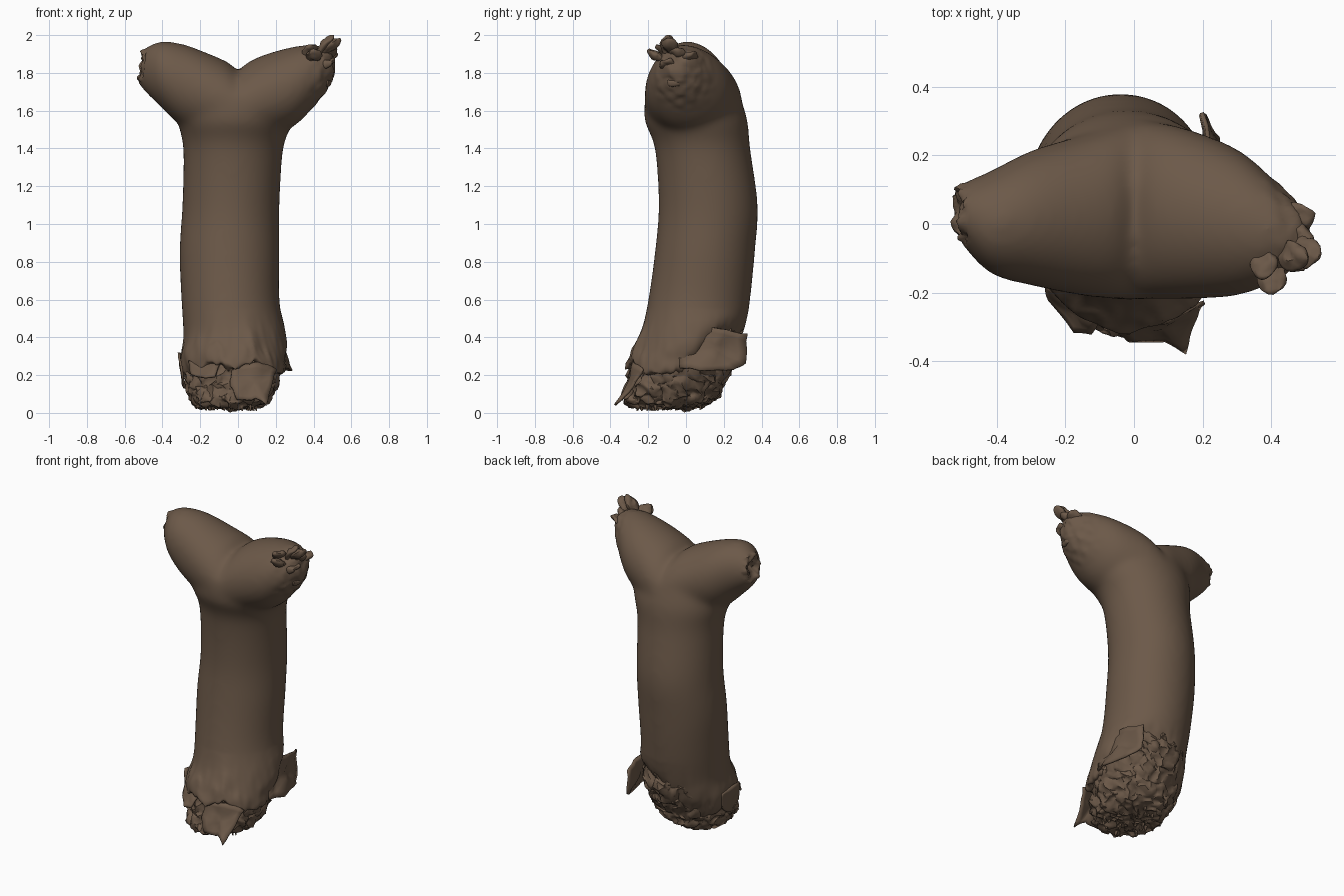
import bpy, bmesh, math, random
from mathutils import Vector, noise

random.seed(4)
if "Cube" in bpy.data.objects:
    bpy.data.objects.remove(bpy.data.objects["Cube"])

brown = bpy.data.materials.new("aged brown bone")
brown.use_nodes = True
COLOUR = (0.15, 0.1, 0.066, 1)
brown.diffuse_color = COLOUR
brown.node_tree.nodes["Principled BSDF"].inputs["Base Color"].default_value = COLOUR


def make(name, bm):
    bmesh.ops.recalc_face_normals(bm, faces=bm.faces)
    mesh = bpy.data.meshes.new(name)
    bm.to_mesh(mesh)
    bm.free()
    mesh.materials.append(brown)
    ob = bpy.data.objects.new(name, mesh)
    bpy.context.collection.objects.link(ob)
    return ob


def activate(ob):
    bpy.ops.object.select_all(action='DESELECT')
    ob.select_set(True)
    bpy.context.view_layer.objects.active = ob


def smooth(ob, angle=40):
    activate(ob)
    bpy.ops.object.shade_smooth_by_angle(angle=math.radians(angle))


def resample(rings, steps):
    """Smooth curve through the ring values."""
    out = []
    for i in range(len(rings) - 1):
        p, q = rings[i], rings[i + 1]
        o, r = rings[max(i - 1, 0)], rings[min(i + 2, len(rings) - 1)]
        for k in range(steps):
            t = k / steps
            out.append([b + t * (c - a + t * (2 * a - 5 * b + 4 * c - d
                        + t * (3 * (b - c) + d - a))) / 2
                        for a, b, c, d in zip(o, p, q, r)])
    return out + [list(rings[-1])]


def loft(bm, rings, place, sides=48, steps=5):
    """Closed tube of ellipses; each ring is (position, low, high, low, high)."""
    loops = []
    for t, a0, a1, b0, b1 in resample(rings, steps):
        loop = []
        for k in range(sides):
            w = math.tau * k / sides
            a = (a0 + a1) / 2 + (a1 - a0) / 2 * math.cos(w)
            b = (b0 + b1) / 2 + (b1 - b0) / 2 * math.sin(w)
            loop.append(bm.verts.new(place(t, a, b)))
        loops.append(loop)
    for lo, hi in zip(loops, loops[1:]):
        for k in range(sides):
            n = (k + 1) % sides
            bm.faces.new((lo[k], lo[n], hi[n], hi[k]))
    bm.faces.new(loops[0])
    bm.faces.new(loops[-1])


def upright(t, a, b):
    return (a, b, t)


def sideways(t, a, b):
    return (t, a, b)


# Shaft and forked head, fused into one skin
shaft = [(0.15, -0.28, 0.25, -0.33, 0.22), (0.27, -0.31, 0.26, -0.29, 0.27),
         (0.4, -0.29, 0.25, -0.24, 0.31), (0.6, -0.3, 0.22, -0.2, 0.34),
         (0.85, -0.31, 0.22, -0.165, 0.365), (1.1, -0.295, 0.22, -0.145, 0.38),
         (1.4, -0.29, 0.24, -0.165, 0.34), (1.55, -0.32, 0.29, -0.22, 0.325),
         (1.68, -0.31, 0.28, -0.215, 0.285)]
head = [(-0.55, 0.01, 0.08, 1.79, 1.88), (-0.51, -0.05, 0.115, 1.72, 1.92),
        (-0.42, -0.145, 0.155, 1.63, 1.965), (-0.3, -0.18, 0.215, 1.52, 1.955),
        (-0.15, -0.21, 0.26, 1.45, 1.9), (-0.05, -0.22, 0.29, 1.41, 1.855),
        (0, -0.22, 0.3, 1.4, 1.815), (0.05, -0.22, 0.3, 1.41, 1.855),
        (0.15, -0.22, 0.28, 1.45, 1.9), (0.3, -0.21, 0.22, 1.52, 1.94),
        (0.41, -0.17, 0.13, 1.63, 1.95), (0.48, -0.12, 0.06, 1.72, 1.93),
        (0.51, -0.08, 0.02, 1.78, 1.88)]
bm = bmesh.new()
loft(bm, shaft, upright)
loft(bm, head, sideways)
bone = make("bone_skin", bm)
mod = bone.modifiers.new("fuse", 'REMESH')
mod.mode = 'VOXEL'
mod.voxel_size = 0.015
mod = bone.modifiers.new("soften", 'SMOOTH')
mod.factor = 0.5
mod.iterations = 26
activate(bone)
for name in ("fuse", "soften"):
    bpy.ops.object.modifier_apply(modifier=name)

# Ragged lower edge: height of the break around the shaft, starting at the left
BREAK = [.23, .33, .4, .36, .27, .19, .15, .15, .15, .2, .21, .26, .22, .28, .2, .21]


def break_height(x, y):
    u = math.atan2(y, x) / math.tau * len(BREAK) % len(BREAK)
    i = int(u)
    mix = BREAK[i] + (u - i) * (BREAK[(i + 1) % len(BREAK)] - BREAK[i])
    return mix + 0.03 * noise.noise(Vector((x, y, 0)) * 25)


crater = Vector((-0.54, 0.03, 1.84))
for v in bone.data.vertices:
    p = v.co
    if p.z < 0.55:
        low = break_height(p.x + 0.03, p.y + 0.01)
        depth = (0.55 - p.z) / 0.4
        p.z = 0.55 - depth * (0.55 - low)
        flare = 1 + 0.07 * depth ** 3 * noise.noise(p * 12)
        p.x *= flare
        p.y *= flare
    # Hollow, crumbled end of the right fork
    away = (p - crater).length
    if away < 0.1:
        p.x += 0.09 * max(0, 1 - away / 0.08) + 0.025 * noise.noise(p * 35)
    # Worn end of the left fork
    if p.x > 0.36 and p.z > 1.5:
        p += noise.noise_vector(p * 22) * 0.1 * (p.x - 0.36)
smooth(bone, 50)

# Crumbling core that shows below the broken skin
core = [(0.03, -0.22, 0.1, -0.27, 0.08), (0.06, -0.25, 0.16, -0.325, 0.14),
        (0.12, -0.265, 0.195, -0.315, 0.185), (0.22, -0.275, 0.225, -0.285, 0.24),
        (0.34, -0.27, 0.23, -0.24, 0.295), (0.5, -0.24, 0.19, -0.18, 0.29)]
bm = bmesh.new()
loft(bm, core, upright, 96, 8)
cap = [f for f in bm.faces if len(f.verts) > 4]
bmesh.ops.poke(bm, faces=cap)
rim = [e for e in bm.edges if e.calc_length() > 0.06]
bmesh.ops.subdivide_edges(bm, edges=rim, cuts=7)
bmesh.ops.triangulate(bm, faces=bm.faces)
for v in bm.verts:
    rough = noise.noise_vector(v.co * 15) * 0.022 + noise.noise_vector(v.co * 32) * 0.02
    v.co += rough
    v.co.z = max(v.co.z, 0.0)
smooth(make("crumbled_core", bm), 45)


# Torn slivers of skin
def sliver(name, outline):
    bm = bmesh.new()
    bm.faces.new([bm.verts.new(p) for p in outline])
    bmesh.ops.poke(bm, faces=bm.faces)
    bmesh.ops.subdivide_edges(bm, edges=bm.edges, cuts=3, use_grid_fill=True)
    for v in bm.verts:
        v.co += noise.noise_vector(v.co * 14) * 0.014
    ob = make(name, bm)
    mod = ob.modifiers.new("thickness", 'SOLIDIFY')
    mod.thickness = 0.012
    mod.offset = 0
    smooth(ob)


sliver("side_flap", [(.215, .04, .5), (.23, .18, .44), (.2, .32, .42), (.2, .315, .26),
                     (.245, .25, .225), (.285, .08, .225), (.25, -.03, .24), (.235, -.04, .34)])
sliver("front_tongue", [(-.03, -.28, .25), (.1, -.275, .27), (.21, -.23, .23), (.18, -.28, .14),
                        (.15, -.37, .04), (.09, -.34, .08), (0, -.335, .07), (-.04, -.32, .14)])
sliver("front_chip", [(-.26, -.17, .27), (-.1, -.27, .26), (-.12, -.32, .2),
                      (-.17, -.32, .19), (-.25, -.22, .2)])
sliver("right_chip", [(-.31, -.1, .32), (-.3, .06, .3), (-.295, .04, .19),
                      (-.28, -.06, .13), (-.29, -.12, .2)])

# Small splinters hanging from the core
bm = bmesh.new()
for i in range(26):
    w = random.uniform(0, math.tau)
    r = random.uniform(0.07, 0.18)
    base = Vector((-0.06 + r * math.cos(w), -0.09 + r * math.sin(w), 0.055))
    tip = bmesh.ops.create_cone(bm, segments=5, radius1=0.004, radius2=0.022, depth=0.08)
    for v in tip["verts"]:
        v.co += base + noise.noise_vector(v.co * 20 + base) * 0.015
        v.co.z = max(v.co.z, 0.002)
smooth(make("core_splinters", bm))

# Curled fragments on the left fork
bm = bmesh.new()
FRAGMENTS = [((.42, -.09, 1.9), (.5, -.1, 1.995)), ((.45, -.06, 1.89), (.54, -.1, 1.985)),
             ((.44, -.1, 1.83), (.51, -.1, 1.87)), ((.4, -.11, 1.86), (.405, -.2, 1.92)),
             ((.45, 0, 1.85), (.51, .04, 1.91)), ((.44, -.06, 1.76), (.49, -.06, 1.74)),
             ((.36, -.1, 1.89), (.4, -.14, 1.95)), ((.44, -.04, 1.87), (.52, -.04, 1.93))]
for a, b in FRAGMENTS:
    a, b = Vector(a), Vector(b)
    axis = b - a
    turn = axis.to_track_quat('Z', 'Y')
    blob = bmesh.ops.create_icosphere(bm, subdivisions=3, radius=1)
    for v in blob["verts"]:
        p = Vector((v.co.x * 0.045, v.co.y * 0.022, v.co.z * axis.length / 2))
        p = turn @ p + (a + b) / 2
        v.co = p + noise.noise_vector(p * 30) * 0.013
        v.co.z = min(v.co.z, 2.0)
smooth(make("left_fork_fragments", bm))
